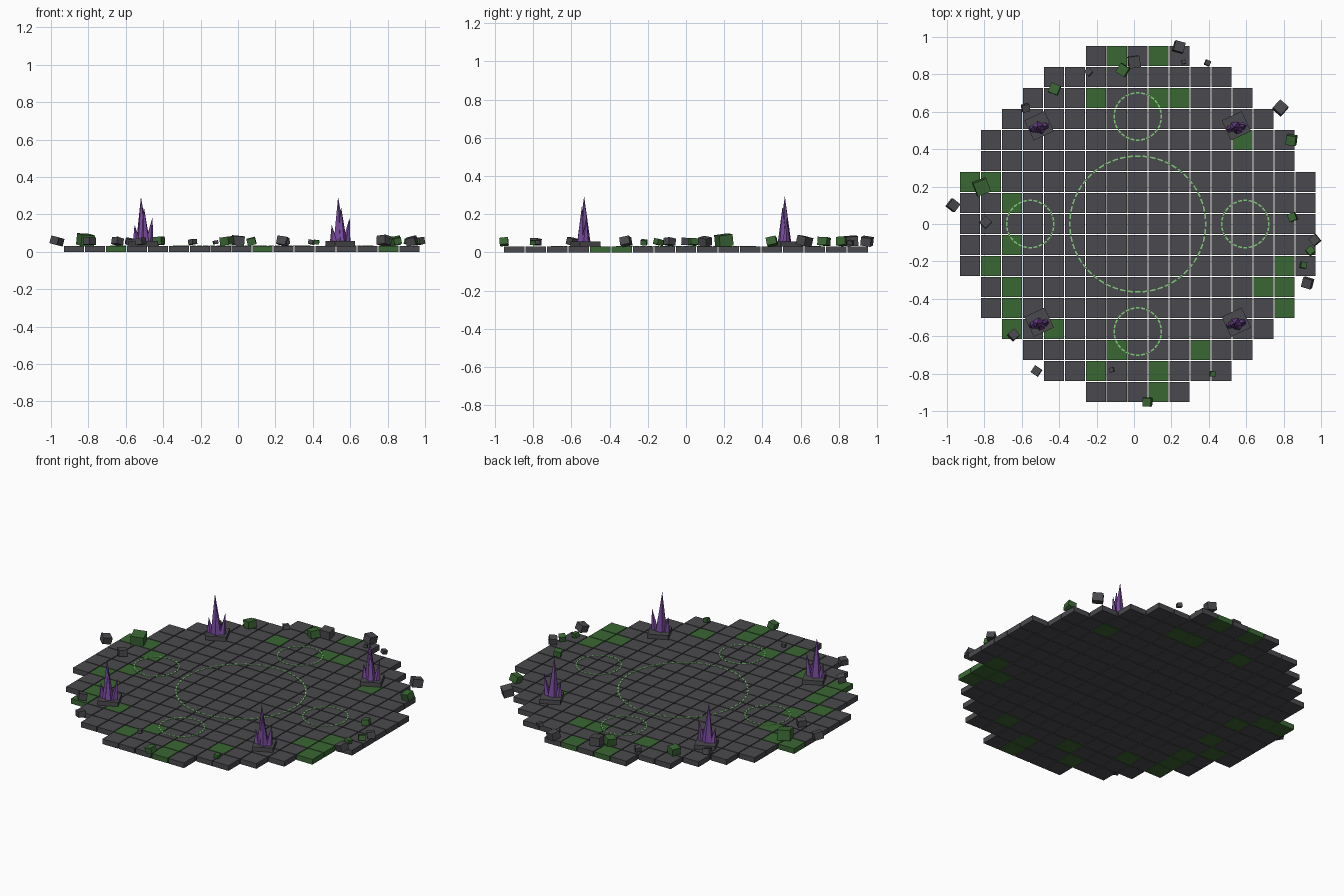
import bpy, bmesh, math, random
from mathutils import Matrix, Vector

if "Cube" in bpy.data.objects:
    bpy.data.objects.remove(bpy.data.objects["Cube"])

random.seed(4)
CX = 0.02          # centre of the paved disc
PITCH, TILE = 0.1122, 0.107
TOP = 0.032


def material(name, rgb):
    m = bpy.data.materials.new(name)
    m.diffuse_color = (*rgb, 1)
    m.use_nodes = True
    m.node_tree.nodes["Principled BSDF"].inputs["Base Color"].default_value = m.diffuse_color
    return m


STONE = material("dark stone", (0.068, 0.066, 0.074))
MOSS = material("moss green", (0.042, 0.135, 0.034))
GLOW = material("pale green", (0.22, 0.62, 0.19))
CRYSTAL = material("purple crystal", (0.19, 0.07, 0.34))


def finish(bm, name, *mats):
    me = bpy.data.meshes.new(name)
    bmesh.ops.recalc_face_normals(bm, faces=bm.faces)
    bm.to_mesh(me)
    bm.free()
    for m in mats:
        me.materials.append(m)
    ob = bpy.data.objects.new(name, me)
    bpy.context.collection.objects.link(ob)
    return ob


def add_box(bm, centre, size, rot=Matrix(), mat=0):
    m = Matrix.Translation(centre) @ rot @ Matrix.Diagonal((*size, 1))
    for v in bmesh.ops.create_cube(bm, size=1, matrix=m)["verts"]:
        for f in v.link_faces:
            f.material_index = mat


# Paving tiles filling a circle, some of them mossy
MOSSY = {(-1, 8), (1, 8), (-2, 6), (1, 6), (2, 6), (5, 4), (-8, 2), (-7, 2),
         (-6, 1), (-6, -1), (-7, -2), (7, -2), (-6, -3), (6, -3), (7, -3),
         (-6, -4), (7, -4), (-6, -5), (-4, -5), (-1, -6), (3, -6),
         (-2, -7), (1, -7), (1, -8)}
bm = bmesh.new()
for i in range(-8, 9):
    for j in range(-8, 9):
        if i * i + j * j <= 70:
            add_box(bm, (CX + i * PITCH, j * PITCH, TOP / 2),
                    (TILE, TILE, TOP), mat=int((i, j) in MOSSY))
finish(bm, "paving_tiles", STONE, MOSS)


# Dashed glowing circles laid on the paving
def dashed_ring(name, x, y, radius, dashes, width=0.008):
    bm = bmesh.new()
    step = math.tau / dashes
    for k in range(dashes):
        a = k * step
        add_box(bm, (x + radius * math.cos(a), y + radius * math.sin(a), TOP + 0.001),
                (width, radius * step * 0.72, 0.004), Matrix.Rotation(a, 4, 'Z'))
    finish(bm, name, GLOW)


dashed_ring("large_circle", CX, 0, 0.363, 56)
for k, side in enumerate(("right", "back", "left", "front")):
    a = k * math.pi / 2
    dashed_ring("small_circle_" + side, CX + 0.575 * math.cos(a),
                0.575 * math.sin(a), 0.126, 28)


# Crystal clusters on turned stone slabs
def add_spike(bm, base, tip, radius, sides=5):
    turn = random.uniform(0, math.tau)
    ring = [bm.verts.new((base[0] + radius * math.cos(turn + math.tau * k / sides),
                          base[1] + radius * math.sin(turn + math.tau * k / sides),
                          base[2])) for k in range(sides)]
    apex = bm.verts.new(tip)
    bm.faces.new(ring[::-1])
    for k in range(sides):
        bm.faces.new((ring[k], ring[(k + 1) % sides], apex))


# base x, base y, tip x, tip y, tip height, radius
SPIKES = [(0.0, 0.0, -0.008, 0.0, 0.295, 0.034),
          (0.012, -0.01, 0.008, -0.012, 0.24, 0.028),
          (0.036, 0.006, 0.054, 0.012, 0.185, 0.022),
          (-0.03, -0.008, -0.042, -0.012, 0.145, 0.022)]
for sx, xn in ((-1, "left"), (1, "right")):
    for sy, yn in ((-1, "front"), (1, "back")):
        x, y = CX + sx * 0.527, sy * 0.525
        bm = bmesh.new()
        add_box(bm, (x, y, 0.044), (0.118, 0.118, 0.028),
                Matrix.Rotation(math.radians(25), 4, 'Z'))
        finish(bm, f"crystal_slab_{yn}_{xn}", STONE)
        bm = bmesh.new()
        for bx, by, tx, ty, h, r in SPIKES:
            add_spike(bm, (x - 0.004 + bx, y - 0.008 + by, 0.05),
                      (x - 0.004 + tx, y - 0.008 + ty, h), r)
        finish(bm, f"crystals_{yn}_{xn}", CRYSTAL)


# Loose rubble cubes around the rim: x, y, size
def rubble(name, mat, cubes):
    bm = bmesh.new()
    for x, y, s in cubes:
        rot = (Matrix.Rotation(random.uniform(0, math.pi / 2), 4, 'Z')
               @ Matrix.Rotation(random.uniform(-0.25, 0.25), 4, 'X')
               @ Matrix.Rotation(random.uniform(-0.25, 0.25), 4, 'Y'))
        add_box(bm, (x, y, 0.045 + s * 0.25), (s, s, s * 0.8), rot)
    finish(bm, name, mat)


rubble("stone_rubble", STONE, [
    (0.24, 0.947, 0.055), (0.265, 0.866, 0.02), (0.393, 0.861, 0.028),
    (0.0, 0.866, 0.062), (-0.243, 0.813, 0.034), (-0.58, 0.62, 0.04),
    (0.783, 0.62, 0.06), (-0.968, 0.10, 0.052), (-0.794, 0.01, 0.048),
    (0.967, -0.086, 0.046), (0.928, -0.315, 0.052), (-0.521, -0.786, 0.044),
    (-0.644, -0.594, 0.046), (-0.12, -0.78, 0.024)])
rubble("mossy_rubble", MOSS, [
    (-0.06, 0.823, 0.055), (-0.425, 0.722, 0.053), (0.842, 0.449, 0.052),
    (-0.815, 0.198, 0.075), (0.847, 0.037, 0.042), (0.944, -0.144, 0.038),
    (0.906, -0.22, 0.032), (0.072, -0.952, 0.045), (0.42, -0.802, 0.028)])
